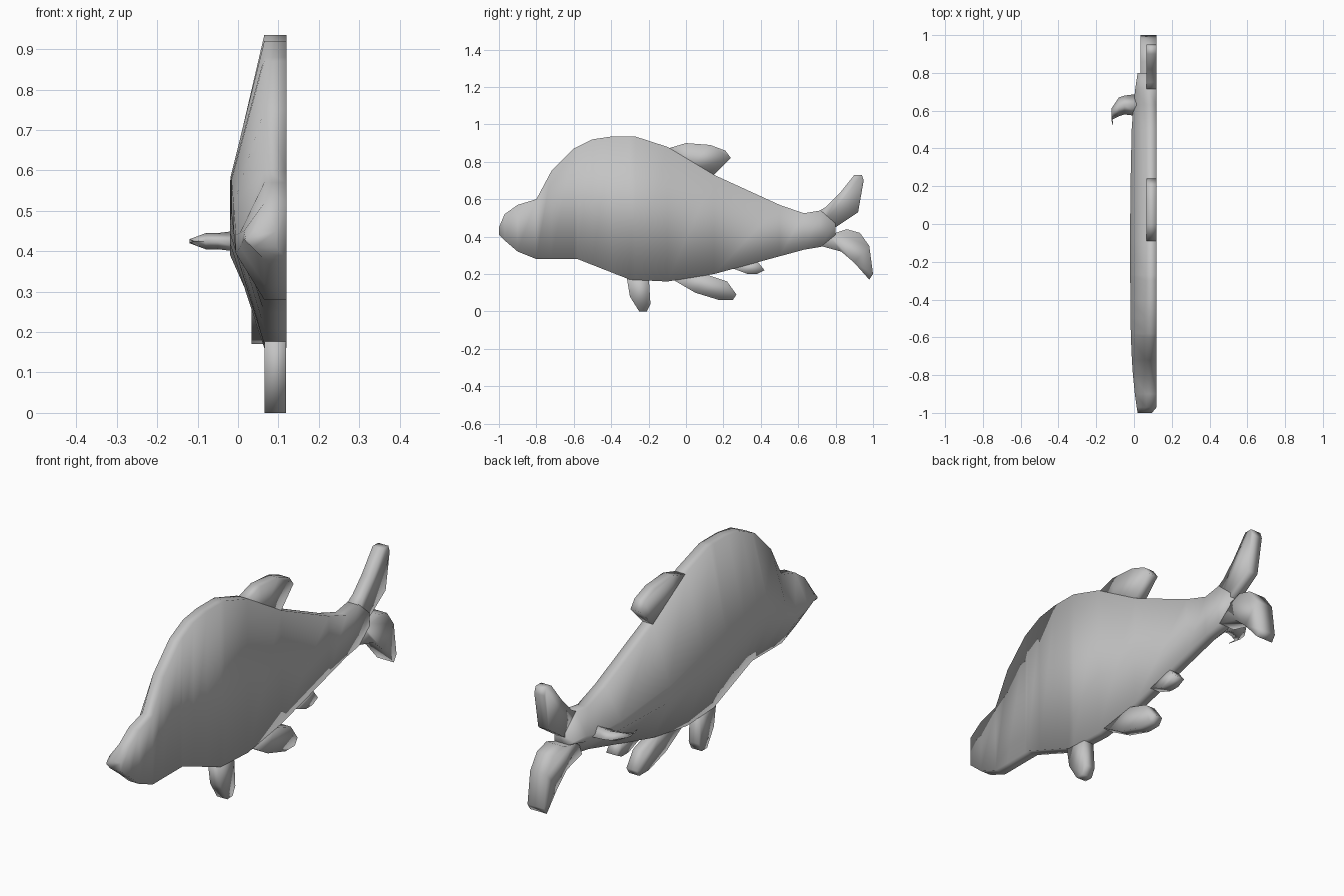
import bpy
import bmesh

if "Cube" in bpy.data.objects:
    bpy.data.objects.remove(bpy.data.objects["Cube"], do_unlink=True)

grey = bpy.data.materials.new("plain_grey")
grey.use_nodes = True
colour = (.55, .55, .55, 1)
grey.diffuse_color = colour
grey.node_tree.nodes["Principled BSDF"].inputs["Base Color"].default_value = colour

# Flat side and rim of the slab; fins sit a hair inside it
FACE = .12
RIM = .065
INSET = .001


def finish(name, bm):
    """Turn a bmesh into a smooth grey object."""
    bmesh.ops.recalc_face_normals(bm, faces=bm.faces)
    mesh = bpy.data.meshes.new(name)
    bm.to_mesh(mesh)
    bm.free()
    mesh.materials.append(grey)
    mesh.shade_smooth()
    obj = bpy.data.objects.new(name, mesh)
    bpy.context.collection.objects.link(obj)


def loft(name, rings):
    """Skin a row of equal rings and cap both ends."""
    bm = bmesh.new()
    rows = [[bm.verts.new(point) for point in ring] for ring in rings]
    for row, following in zip(rows, rows[1:]):
        for i in range(len(row)):
            before = i - 1
            bm.faces.new((row[before], row[i], following[i], following[before]))
    bm.faces.new(rows[0])
    bm.faces.new(rows[-1])
    finish(name, bm)


def fin(name, outline, back=RIM):
    """Flat fin drawn as a side outline of (y, z) points."""
    sides = (FACE - INSET, back + INSET)
    loft(name, [[(x, y, z) for y, z in outline] for x in sides])


def height_at(profile, y):
    """Height of a side profile at y, straight between its points."""
    for (start, low), (end, high) in zip(profile, profile[1:]):
        if y <= end:
            return low + (high - low) * (y - start) / (end - start)


def ridge_at(y):
    """The bulging side is flat amidships and thins towards both ends."""
    return .06 * (y + .1) ** 4 - .02


# Body: cross-sections between the back line and the belly line
back_line = [(-1, .45), (-.97, .52), (-.9, .57), (-.8, .6), (-.72, .75), (-.6, .87),
             (-.5, .92), (-.4, .935), (-.27, .935), (-.1, .88), (.15, .73),
             (.5, .57), (.63, .525), (.72, .54), (.8, .47)]
belly_line = [(-1, .41), (-.97, .38), (-.9, .32), (-.8, .28), (-.58, .28), (-.3, .17),
              (-.1, .16), (.15, .2), (.63, .33), (.72, .345), (.8, .41)]
rings = []
for y in sorted({y for y, z in back_line + belly_line}):
    top = height_at(back_line, y)
    bottom = height_at(belly_line, y)
    ridge = ridge_at(y)
    # The snout tip is narrower than the slab
    nose = .025 if y == -1 else 0
    face, rim = FACE - nose, RIM - nose
    upper, lower = (bottom + (top - bottom) * part for part in (.5, .36))
    rings.append([(face, y, bottom), (face, y, top), (rim, y, top),
                  (ridge, y, upper), (ridge, y, lower), (rim, y, bottom)])
loft("body", rings)

# Fins along the back and belly
fin("dorsal_fin", [(-.1, .87), (0, .9), (.13, .89), (.21, .86), (.24, .82),
                   (.15, .73), (0, .75)])
fin("front_belly_fin", [(-.32, .2), (-.3, .08), (-.25, 0), (-.21, 0),
                        (-.19, .04), (-.2, .2)])
fin("rear_belly_fin", [(-.07, .17), (.05, .1), (.18, .06), (.25, .06),
                       (.27, .09), (.22, .16), (.1, .2)])
fin("small_belly_fin", [(.25, .23), (.33, .2), (.38, .2), (.42, .22), (.38, .27)])

# Tail lobes, the lower one thicker
fin("upper_tail_lobe", [(.7, .53), (.75, .56), (.82, .63), (.9, .73), (.94, .73),
                        (.95, .7), (.92, .53), (.8, .45), (.72, .45)])
fin("lower_tail_lobe", [(.72, .35), (.75, .43), (.8, .42), (.86, .44), (.93, .42),
                        (.98, .35), (1, .2), (.98, .17), (.9, .26), (.83, .32)],
    back=RIM / 2)

# Curved side fin: x, y, half width and half height of each section
level = .425
sections = [(.03, .63, .06, .03), (-.05, .63, .05, .02), (-.08, .62, .05, .02),
            (-.12, .58, .03, .005), (-.11, .52, .005, .002)]
loft("side_fin", [[(x, y - width, level), (x, y, level + height),
                   (x, y + width, level), (x, y, level - height)]
                  for x, y, width, height in sections])
